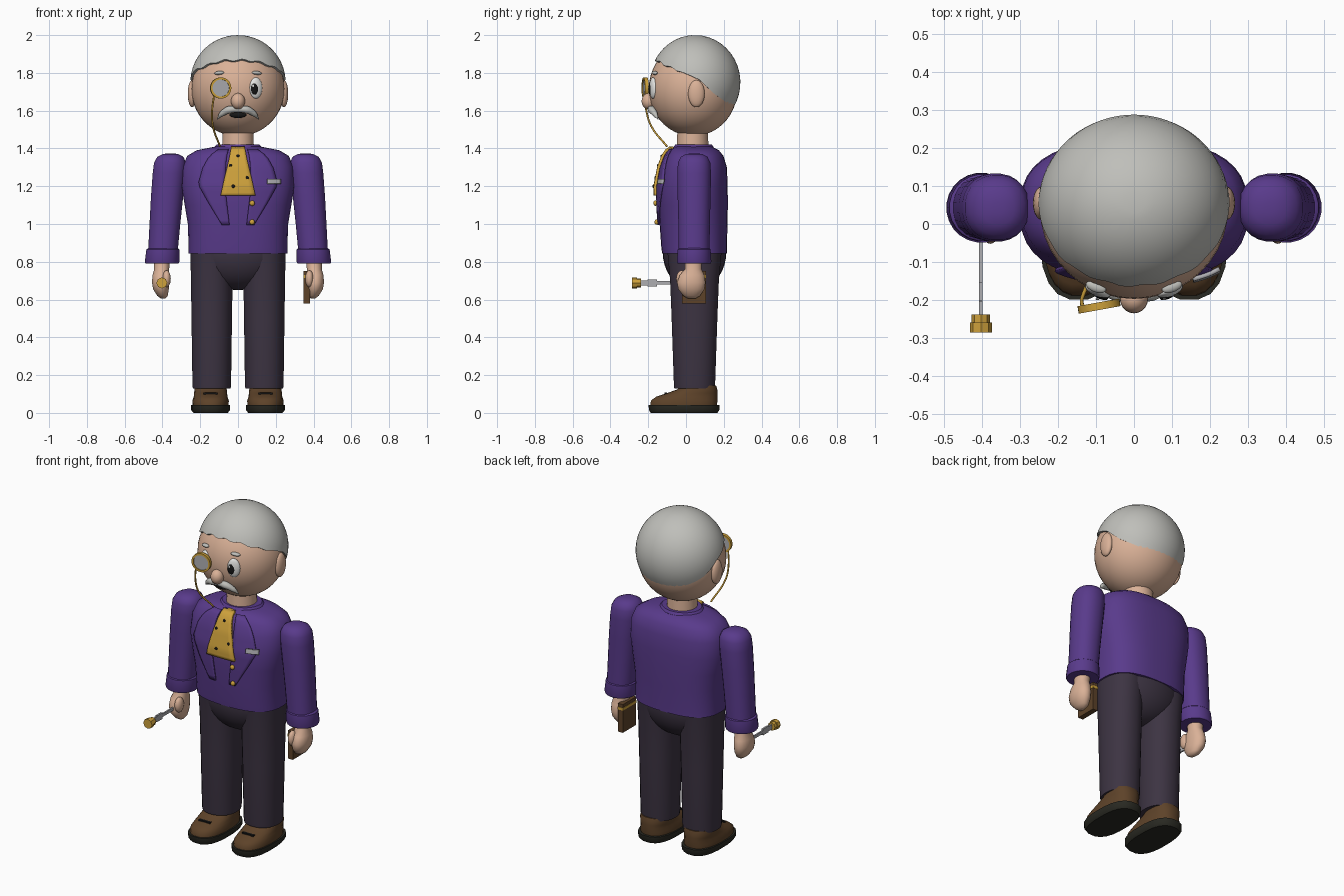
import bpy, bmesh, math
from mathutils import Matrix, Vector

if "Cube" in bpy.data.objects:
    bpy.data.objects.remove(bpy.data.objects["Cube"])


def material(name, rgb):
    m = bpy.data.materials.new(name)
    m.diffuse_color = (*rgb, 1)
    m.use_nodes = True
    m.node_tree.nodes["Principled BSDF"].inputs["Base Color"].default_value = m.diffuse_color
    return m


PURPLE = material("purple_cloth", (0.10, 0.043, 0.26))
TROUSER = material("dark_plum_cloth", (0.046, 0.034, 0.055))
SKIN = material("skin", (0.70, 0.44, 0.31))
GREY = material("grey_hair", (0.52, 0.52, 0.49))
GOLD = material("gold", (0.62, 0.36, 0.045))
BROWN = material("brown_leather", (0.11, 0.055, 0.022))
SOLE = material("dark_sole", (0.022, 0.022, 0.016))
BLACK = material("black", (0.008, 0.008, 0.008))
WHITE = material("eye_white", (0.8, 0.8, 0.78))
SILVER = material("silver", (0.42, 0.42, 0.44))


def add(name, bm, mat, angle=40):
    bmesh.ops.recalc_face_normals(bm, faces=bm.faces)
    me = bpy.data.meshes.new(name)
    bm.to_mesh(me)
    bm.free()
    me.materials.append(mat)
    ob = bpy.data.objects.new(name, me)
    bpy.context.collection.objects.link(ob)
    bpy.ops.object.select_all(action='DESELECT')
    bpy.context.view_layer.objects.active = ob
    ob.select_set(True)
    bpy.ops.object.shade_smooth_by_angle(angle=math.radians(angle))
    return ob


def ball(name, c, r, mat, turn=0, tilt=0, seg=20):
    bm = bmesh.new()
    rot = Matrix.Rotation(turn, 4, 'Z') @ Matrix.Rotation(tilt, 4, 'Y')
    bmesh.ops.create_uvsphere(bm, u_segments=seg, v_segments=seg // 2 + 2, radius=1,
                              matrix=Matrix.Translation(c) @ rot @ Matrix.Diagonal((*r, 1)))
    return add(name, bm, mat, 80)


def box(name, c, size, mat):
    bm = bmesh.new()
    bmesh.ops.create_cube(bm, size=1, matrix=Matrix.Translation(c) @ Matrix.Diagonal((*size, 1)))
    return add(name, bm, mat)


def disc(name, c, r, depth, mat, turn=0, seg=24):
    # short cylinder whose axis points along y
    bm = bmesh.new()
    rot = Matrix.Rotation(turn, 4, 'Z') @ Matrix.Rotation(math.pi / 2, 4, 'X')
    bmesh.ops.create_cone(bm, cap_ends=True, segments=seg, radius1=r, radius2=r, depth=depth,
                          matrix=Matrix.Translation(c) @ rot)
    return add(name, bm, mat)


def skin_rings(bm, rings, caps=True):
    loops = [[bm.verts.new(p) for p in ring] for ring in rings]
    for a, b in zip(loops, loops[1:]):
        for i in range(len(a)):
            j = (i + 1) % len(a)
            bm.faces.new((a[i], a[j], b[j], b[i]))
    if caps:
        bm.faces.new(loops[0])
        bm.faces.new(loops[-1])


def loft(name, rows, mat, n=2.0, seg=24, angle=40):
    # rows: z, centre x, centre y, radius x, radius y (superelliptic sections)
    def ring(z, cx, cy, rx, ry):
        out = []
        for i in range(seg):
            a = 2 * math.pi * (i + 0.5) / seg
            c, s = math.cos(a), math.sin(a)
            out.append((cx + rx * math.copysign(abs(c) ** (2 / n), c),
                        cy + ry * math.copysign(abs(s) ** (2 / n), s), z))
        return out
    bm = bmesh.new()
    skin_rings(bm, [ring(*r) for r in rows])
    return add(name, bm, mat, angle)


def tube(name, pts, mat):
    # smooth curve through points: x, y, z, radius
    cu = bpy.data.curves.new(name, 'CURVE')
    cu.dimensions, cu.bevel_depth, cu.bevel_resolution = '3D', 1, 3
    cu.resolution_u, cu.use_fill_caps = 6, True
    sp = cu.splines.new('BEZIER')
    sp.bezier_points.add(len(pts) - 1)
    for bp, (x, y, z, r) in zip(sp.bezier_points, pts):
        bp.co, bp.radius = (x, y, z), r
        bp.handle_left_type = bp.handle_right_type = 'AUTO'
    cu.materials.append(mat)
    ob = bpy.data.objects.new(name, cu)
    bpy.context.collection.objects.link(ob)
    bpy.ops.object.select_all(action='DESELECT')
    bpy.context.view_layer.objects.active = ob
    ob.select_set(True)
    bpy.ops.object.convert(target='MESH')


def lerp(table, t):
    for a, b in zip(table, table[1:]):
        if t <= b[0]:
            k = max(0, (t - a[0]) / (b[0] - a[0]))
            return [p + (q - p) * k for p, q in zip(a[1:], b[1:])]
    return list(table[-1][1:])


# Jacket body: z, centre x, centre y, radius x, radius y
TORSO = [(0.845, 0, 0.045, 0.262, 0.172), (0.875, 0, 0.043, 0.262, 0.174),
         (1.0, 0, 0.04, 0.266, 0.18), (1.1, 0, 0.038, 0.283, 0.184), (1.2, 0, 0.037, 0.30, 0.184),
         (1.3, 0, 0.045, 0.295, 0.172), (1.36, 0, 0.047, 0.27, 0.152),
         (1.39, 0, 0.045, 0.22, 0.13), (1.41, 0, 0.04, 0.12, 0.095)]
loft("jacket", TORSO, PURPLE, 2.6, 40)
loft("jacket_collar", [(1.39, 0, 0.04, 0.125, 0.105), (1.405, 0, 0.04, 0.13, 0.108),
                       (1.42, 0, 0.04, 0.115, 0.098)], PURPLE, 2, 28)


def chest_y(x, z):
    _, cy, rx, ry = lerp(TORSO, z)
    return cy - ry * max(0.0, 1 - abs(x / rx) ** 2.6) ** (1 / 2.6)


def plate(name, rows, lift, mat, thick=0.009):
    # plate following the chest; rows: z, x0, x1 from bottom to top
    bm = bmesh.new()
    steps, cols, grid = 16, 6, []
    for i in range(steps + 1):
        z = rows[0][0] + (rows[-1][0] - rows[0][0]) * i / steps
        x0, x1 = lerp(rows, z)
        xs = [x0 + (x1 - x0) * j / cols for j in range(cols + 1)]
        grid.append([bm.verts.new((x, chest_y(x, z) - lift, z)) for x in xs])
    for a, b in zip(grid, grid[1:]):
        for j in range(cols):
            bm.faces.new((a[j], a[j + 1], b[j + 1], b[j]))
    ob = add(name, bm, mat)
    mod = ob.modifiers.new("thickness", 'SOLIDIFY')
    mod.thickness, mod.offset = thick, 0


# Necktie with knot and dots, buttons, pocket square
plate("necktie", [(1.15, -0.092, 0.092), (1.25, -0.07, 0.07), (1.33, -0.05, 0.05),
                  (1.405, -0.035, 0.035)], 0.018, GOLD, 0.016)
ball("tie_knot", (0, -0.075, 1.385), (0.04, 0.03, 0.025), GOLD)
for x, z in ((-0.04, 1.31), (0.05, 1.245), (-0.025, 1.2), (0.0, 1.36)):
    ball("tie_dot", (x, chest_y(x, z) - 0.026, z), (0.009, 0.004, 0.009), BLACK, seg=10)
for z in (1.11, 1.01):
    ball("button", (0.075, chest_y(0.075, z) - 0.018, z), (0.014, 0.011, 0.014), GOLD, seg=12)
plate("pocket_square", [(1.212, 0.155, 0.225), (1.238, 0.155, 0.225)], 0.018, SILVER, 0.012)

# Neck, head, nose, mouth
loft("neck", [(1.38, 0, 0.035, 0.086, 0.086), (1.52, 0, 0.035, 0.08, 0.08)], SKIN)
HC, HR = Vector((0, 0.038, 1.715)), Vector((0.247, 0.235, 0.25))
ball("head", HC, HR, SKIN, seg=40)


def face_y(x, z):
    return HC.y - HR.y * math.sqrt(max(0, 1 - (x / HR.x) ** 2 - ((z - HC.z) / HR.z) ** 2))


ball("nose", (0, -0.197, 1.65), (0.037, 0.038, 0.043), SKIN)
ball("mouth", (0, face_y(0, 1.575), 1.577), (0.045, 0.014, 0.016), BLACK)

# Hair cap: shell that ends at a sloping hairline
HAIRLINE = [(-0.2, 1.88), (-0.15, 1.865), (-0.1, 1.835), (-0.03, 1.81), (0.07, 1.765),
            (0.15, 1.69), (0.275, 1.6)]


def hair_point(a, t, k=1.0):
    return Vector((0.252 * k * math.sin(t) * math.sin(a),
                   0.048 - 0.24 * k * math.sin(t) * math.cos(a), 1.75 + 0.25 * k * math.cos(t)))


def hairline_angle(a):
    t = 0.3
    while t < 2.6:
        p = hair_point(a, t)
        jag = 0.006 * math.sin(15 * a) if math.cos(a) > 0.3 else 0
        if p.z < lerp(HAIRLINE, p.y)[0] + jag:
            break
        t += 0.005
    return t


SEG = 72
ends = [(2 * math.pi * i / SEG, hairline_angle(2 * math.pi * i / SEG)) for i in range(SEG)]
bm = bmesh.new()
rings = [[hair_point(a, t * k / 14) for a, t in ends] for k in range(1, 15)]
rings.append([hair_point(a, t, 0.88) for a, t in ends])
skin_rings(bm, rings, False)
bm.verts.ensure_lookup_table()
bm.faces.new(bm.verts[:SEG])
add("hair", bm, GREY, 50)

# Monocle with chain
disc("monocle_lens", (-0.092, -0.216, 1.72), 0.049, 0.008, SILVER, 0.18)
bm = bmesh.new()
turn = Matrix.Translation((-0.092, -0.216, 1.72)) @ Matrix.Rotation(0.18, 4, 'Z')
prof = [(0.045, -0.01), (0.056, -0.01), (0.056, 0.01), (0.045, 0.01), (0.045, -0.01)]
skin_rings(bm, [[turn @ Vector((r * math.cos(i * math.pi / 16), y, r * math.sin(i * math.pi / 16)))
                 for i in range(32)] for r, y in prof], False)
bmesh.ops.remove_doubles(bm, verts=bm.verts, dist=1e-5)
add("monocle_rim", bm, GOLD)
tube("monocle_chain", [(-0.127, -0.22, 1.68, 0.005), (-0.137, -0.21, 1.6, 0.005),
                       (-0.133, -0.185, 1.52, 0.005), (-0.095, -0.10, 1.41, 0.005)], GOLD)

for s in (-1, 1):
    # Face details
    ball("ear", (s * 0.243, 0.055, 1.69), (0.023, 0.044, 0.072), SKIN)
    ball("eye", (s * 0.095, face_y(0.095, 1.72) + 0.004, 1.72), (0.036, 0.016, 0.056), WHITE, s * 0.38)
    ball("pupil", (s * 0.088, face_y(0.088, 1.715) - 0.008, 1.715), (0.021, 0.008, 0.03), BLACK, s * 0.36)
    ball("eye_glint", (s * 0.088 - 0.008, face_y(0.088, 1.73) - 0.016, 1.73), (0.006, 0.003, 0.008), WHITE, seg=10)
    ball("eyebrow", (s * 0.1, face_y(0.1, 1.8) - 0.004, 1.8), (0.028, 0.014, 0.01), GREY, s * 0.35, s * 0.1)
    tube("moustache", [(0, -0.185, 1.607, 0.016), (s * 0.045, -0.182, 1.605, 0.021),
                       (s * 0.085, -0.165, 1.583, 0.015), (s * 0.11, -0.148, 1.555, 0.002)], GREY)
    # Lapel
    plate("lapel", [(z, s * a, s * b) for z, a, b in (
        (0.995, 0.045, 0.085), (1.12, 0.06, 0.16), (1.21, 0.07, 0.21), (1.3, 0.065, 0.185),
        (1.36, 0.06, 0.15), (1.395, 0.05, 0.10))], 0.008, PURPLE)
    # Sleeve, cuff, hand
    loft("sleeve", [(z, s * x, 0.043, rx, ry) for z, x, rx, ry in (
        (0.82, 0.4, 0.078, 0.082), (1.0, 0.387, 0.082, 0.084), (1.15, 0.375, 0.086, 0.088),
        (1.27, 0.364, 0.088, 0.09), (1.325, 0.36, 0.085, 0.086), (1.355, 0.358, 0.07, 0.072),
        (1.37, 0.357, 0.042, 0.045), (1.374, 0.357, 0.015, 0.015))], PURPLE, 2.2, 24, 60)
    loft("cuff", [(z, s * x, 0.043, r, r) for z, x, r in (
        (0.79, 0.402, 0.088), (0.80, 0.402, 0.092), (0.865, 0.398, 0.088), (0.872, 0.397, 0.08))], PURPLE)
    loft("hand", [(z, s * x, y, rx, ry) for z, x, y, rx, ry in (
        (0.82, 0.402, 0.04, 0.042, 0.045), (0.76, 0.404, 0.038, 0.04, 0.045),
        (0.73, 0.408, 0.032, 0.045, 0.066), (0.69, 0.41, 0.028, 0.046, 0.076),
        (0.655, 0.408, 0.028, 0.042, 0.07), (0.62, 0.4, 0.03, 0.028, 0.045),
        (0.605, 0.396, 0.03, 0.012, 0.02))], SKIN, 2.1, 20, 70)
    ball("thumb", (s * 0.378, -0.02, 0.71), (0.022, 0.032, 0.045), SKIN)
    # Trouser leg and shoe
    loft("trouser_leg", [(z, s * 0.139, 0.045, rx, ry) for z, rx, ry in (
        (0.13, 0.101, 0.108), (0.15, 0.103, 0.11), (0.5, 0.108, 0.122), (0.7, 0.111, 0.13),
        (0.86, 0.114, 0.145))], TROUSER, 2.2)
    loft("sole", [(0, s * 0.145, -0.01, 0.092, 0.178), (0.015, s * 0.145, -0.01, 0.104, 0.188),
                  (0.042, s * 0.145, -0.01, 0.104, 0.19)], SOLE, 2.6, 20)
    loft("shoe", [(z, s * 0.145, (a + b) / 2, rx, (b - a) / 2) for z, rx, a, b in (
        (0.04, 0.096, -0.19, 0.165), (0.065, 0.097, -0.187, 0.168), (0.085, 0.09, -0.16, 0.168),
        (0.105, 0.088, -0.1, 0.168), (0.125, 0.086, -0.045, 0.166), (0.145, 0.082, -0.03, 0.16))],
        BROWN, 2.4, 24, 50)
    box("shoe_lace", (s * 0.145, -0.108, 0.103), (0.075, 0.014, 0.009), BLACK)

# Trouser seat
ball("trouser_seat", (0, 0.045, 0.85), (0.25, 0.168, 0.2), TROUSER, seg=32)

# Flat wand with gold knob in one hand
box("wand_rod", (-0.403, -0.12, 0.688), (0.009, 0.25, 0.018), SILVER)
box("wand_sleeve", (-0.403, -0.178, 0.688), (0.01, 0.05, 0.038), SILVER)
box("wand_tip", (-0.403, -0.222, 0.688), (0.01, 0.035, 0.028), SILVER)
disc("wand_knob_base", (-0.403, -0.25, 0.688), 0.024, 0.025, GOLD, 0, 8)
disc("wand_knob", (-0.403, -0.272, 0.688), 0.029, 0.026, GOLD, 0, 8)

# Wallet with gold band in the other hand
box("wallet", (0.364, 0.042, 0.665), (0.032, 0.126, 0.17), BROWN)
box("wallet_band", (0.364, 0.042, 0.722), (0.036, 0.13, 0.016), GOLD)
